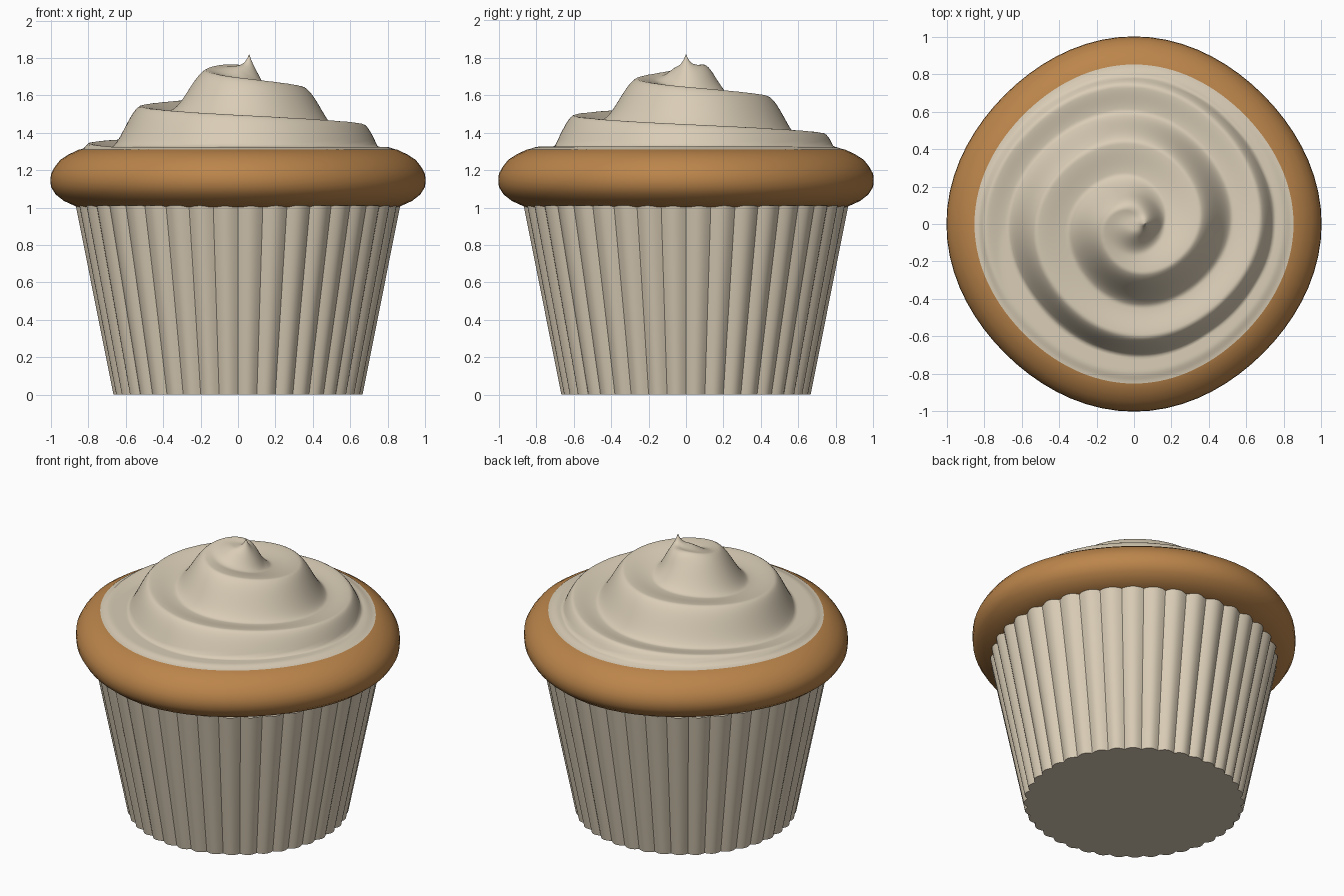
import bpy, bmesh, math
from math import sin, cos, pi, sqrt, exp

if "Cube" in bpy.data.objects:
    bpy.data.objects.remove(bpy.data.objects["Cube"])


def material(name, rgb):
    m = bpy.data.materials.new(name)
    m.diffuse_color = (*rgb, 1)
    m.use_nodes = True
    m.node_tree.nodes["Principled BSDF"].inputs["Base Color"].default_value = m.diffuse_color
    return m


CREAM = material("cream", (0.70, 0.61, 0.47))
SPONGE = material("golden sponge", (0.50, 0.235, 0.07))


def ring_surface(name, rings, mat, cap_start=False, cap_end=False, angle=50):
    """Skin closed rings of points, optionally capping the first and last ring."""
    bm = bmesh.new()
    rows = [[bm.verts.new(p) for p in ring] for ring in rings]
    n = len(rows[0])
    for a, b in zip(rows, rows[1:]):
        for i in range(n):
            j = (i + 1) % n
            bm.faces.new((a[i], a[j], b[j], b[i]))
    if cap_start:
        bm.faces.new(rows[0][::-1])
    if cap_end:
        bm.faces.new(rows[-1])
    bmesh.ops.recalc_face_normals(bm, faces=bm.faces)
    me = bpy.data.meshes.new(name)
    bm.to_mesh(me)
    bm.free()
    me.materials.append(mat)
    ob = bpy.data.objects.new(name, me)
    bpy.context.collection.objects.link(ob)
    bpy.context.view_layer.objects.active = ob
    ob.select_set(True)
    bpy.ops.object.shade_smooth_by_angle(angle=math.radians(angle))
    ob.select_set(False)
    return ob


def smooth(a, b, x):
    t = min(1, max(0, (x - a) / (b - a)))
    return t * t * (3 - 2 * t)


def angles(n):
    return [2 * pi * i / n for i in range(n)]


def lump(t):
    # slightly uneven round outline
    return 0.987 + 0.013 * cos(4 * t)


# Pleated paper wrapper
PLEATS = 40


def wrapper_radius(t, z):
    return 0.668 + 0.2 * z - 0.022 * (1 - abs(sin(PLEATS * t / 2)))


ring_surface("wrapper",
             [[(wrapper_radius(t, z) * cos(t), wrapper_radius(t, z) * sin(t), z)
               for t in angles(PLEATS * 8)] for z in (0, 0.25, 0.5, 0.75, 1.01)],
             CREAM, cap_start=True)

# Bulging sponge rim
rim = [(0.78, 1.0), (0.86, 1.003), (0.93, 1.035), (0.975, 1.07), (1.0, 1.11),
       (1.003, 1.145), (1.0, 1.18), (0.98, 1.217), (0.95, 1.255), (0.905, 1.284),
       (0.85, 1.31), (0.78, 1.312)]
ring_surface("cake",
             [[(r * lump(t) * cos(t), r * lump(t) * sin(t), z) for t in angles(72)]
              for r, z in rim], SPONGE, cap_start=True, cap_end=True)


# Frosting swirl: a spiral crest, q counts quarter turns outward from the -x side
def frosting_height(x, y):
    t = math.atan2(y, x)
    r = min(0.853, math.hypot(x, y) / lump(t))
    q = (0.1 - sqrt(0.01 - 0.0096 * (r - 0.16))) / 0.0048
    u = ((q - (t - pi) / (pi / 2)) / 4) % 1
    crest = 1.745 - 0.05 * (q - 4 * u)
    if u < 0.5:
        a = u / 0.5
        z = crest - 0.22 * (0.65 * smooth(0, 1, a) + 0.35 * a)
    else:
        z = crest - 0.22 + 0.02 * smooth(0.5, 1, u)
    z = max(z, 1.325)
    z = 1.755 + (z - 1.755) * smooth(0.03, 0.17, r)
    z = 1.31 + (z - 1.31) * (1 - smooth(0.79, 0.853, r))
    # small pulled tip
    return z + 0.07 * exp(-math.hypot(x - TIP, y) / 0.022)


TIP, STEPS = 0.06, 80
rings = []
for k in range(STEPS + 1):
    s = max(0.0015, (k / STEPS) ** 1.2)
    ring = []
    for t in angles(128):
        rad = 0.853 * lump(t) * s
        x, y = rad * cos(t) + TIP * (1 - s), rad * sin(t)
        ring.append((x, y, frosting_height(x, y)))
    rings.append(ring)
ring_surface("frosting", rings, CREAM, cap_start=True, angle=80)
